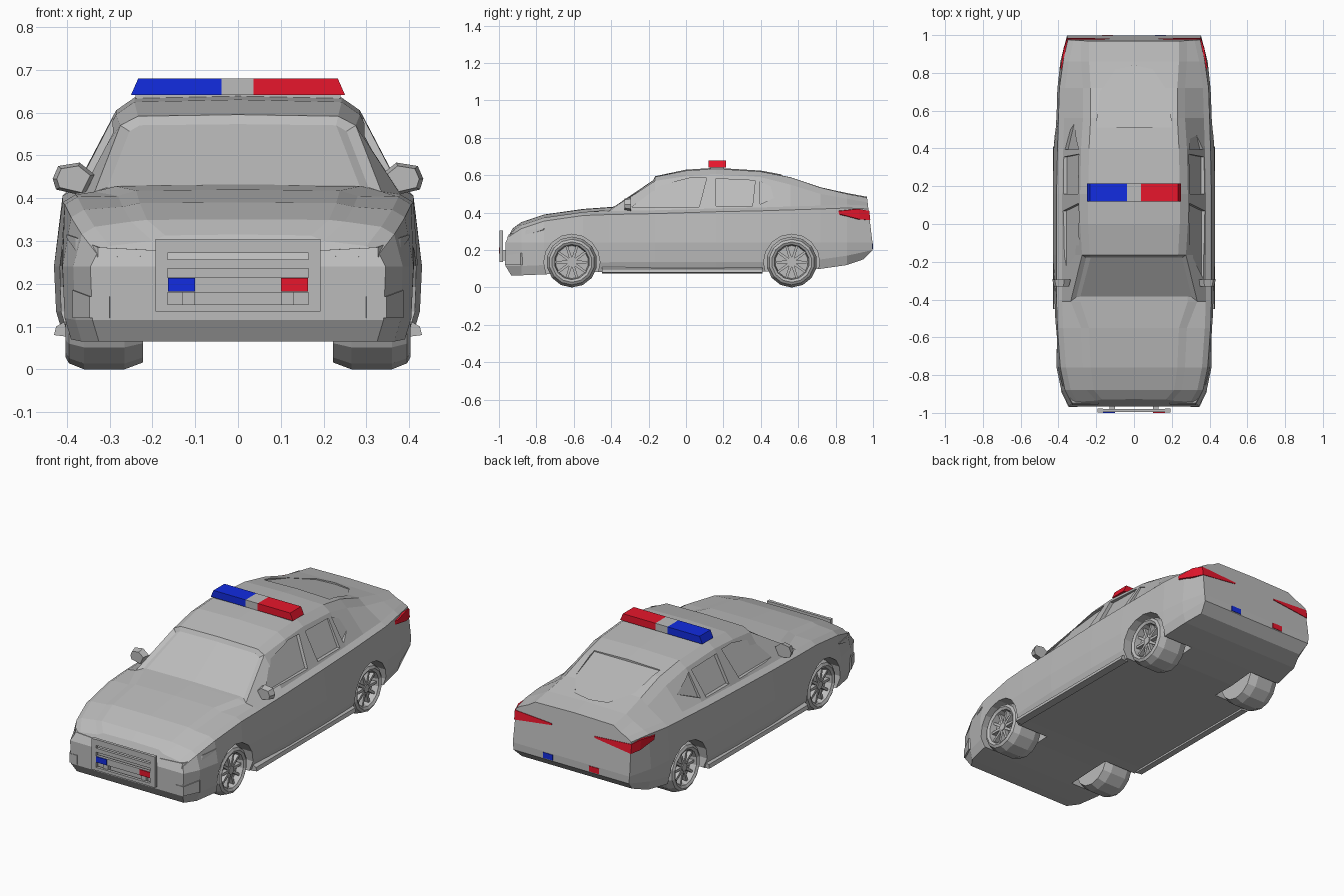
import bpy, bmesh, math
from mathutils import Vector, Matrix

if "Cube" in bpy.data.objects:
    bpy.data.objects.remove(bpy.data.objects["Cube"])


def material(name, rgb):
    m = bpy.data.materials.new(name)
    m.diffuse_color = (*rgb, 1)
    m.use_nodes = True
    m.node_tree.nodes["Principled BSDF"].inputs["Base Color"].default_value = m.diffuse_color
    return m


GREY = material("grey", (0.5, 0.5, 0.5))
RED = material("red", (0.8, 0.008, 0.025))
BLUE = material("blue", (0.006, 0.025, 0.75))


def finish(name, bm, mat=GREY):
    bmesh.ops.recalc_face_normals(bm, faces=bm.faces[:])
    me = bpy.data.meshes.new(name)
    bm.to_mesh(me)
    bm.free()
    me.materials.append(mat)
    ob = bpy.data.objects.new(name, me)
    bpy.context.collection.objects.link(ob)
    return ob


def loft(bm, rings, wrap=True, caps=True):
    rows = [[bm.verts.new(p) for p in r] for r in rings]
    n = len(rows[0])
    for a, b in zip(rows, rows[1:]):
        for i in range(n if wrap else n - 1):
            j = (i + 1) % n
            bm.faces.new((a[i], a[j], b[j], b[i]))
    if caps:
        bm.faces.new(rows[0])
        bm.faces.new(rows[-1])
    return rows


def prism(bm, pts, vec):
    loft(bm, [pts, [Vector(p) + Vector(vec) for p in pts]])


def box(bm, x0, x1, y0, y1, z0, z1):
    prism(bm, [(x0, y0, z0), (x1, y0, z0), (x1, y1, z0), (x0, y1, z0)], (0, 0, z1 - z0))


def band(name, path, s, lean, mat=GREY):
    """Thin strip wrapped round a corner; path holds x, y, low z, high z."""
    bm = bmesh.new()
    rings = []
    for x, y, a, b in path:
        f = lambda z, k: (s * x * k, (y + lean * (z - 0.24)) * k, z)
        rings.append([f(a, 1), f(b, 1), f(b, 0.98), f(a, 0.98)])
    loft(bm, rings)
    return finish(name, bm, mat)


# Body: cross-sections along y: y, bottom z, waist x, shoulder x z, top edge x z, centre z
STATIONS = [
    (-.965, .065, .345, .33, .27, .20, .30, .315),
    (-.88, .065, .385, .365, .315, .25, .345, .35),
    (-.76, .07, .41, .39, .355, .27, .38, .39),
    (-.55, .08, .415, .405, .385, .28, .405, .42),
    (-.41, .085, .42, .41, .39, .335, .415, .43),
    (-.165, .085, .43, .41, .395, .275, .57, .595),
    (.0, .085, .43, .41, .40, .285, .595, .63),
    (.16, .085, .43, .41, .405, .285, .605, .64),
    (.40, .085, .425, .405, .41, .28, .59, .625),
    (.56, .085, .415, .40, .415, .27, .55, .595),
    (.72, .10, .405, .395, .42, .27, .50, .54),
    (.86, .12, .39, .375, .425, .28, .475, .505),
    (.997, .15, .355, .35, .42, .28, .455, .485),
]
rings = []
for k, (y, zb, xb, xc, zc, xe, ze, zf) in enumerate(STATIONS):
    lean, tuck = {0: (.5, .03), len(STATIONS) - 1: (-.12, -.05)}.get(k, (0, 0))
    half = [(xb - .02, zb), (xb - .005, zb + .05), (xb, .24), (xc, zc), (xc - .03, zc + .018),
            (xe, ze), (xe * .85, ze + .85 * (zf - ze)), (0, zf)]
    full = half + [(-x, z) for x, z in half[-2::-1]]
    ring = [(x, y + lean * max(0, z - .24), z) for x, z in full]
    for i in (0, -1):
        ring[i] = (ring[i][0], y + tuck, zb)
    rings.append(ring)
bm = bmesh.new()
rows = loft(bm, rings, caps=False)
for r in (rows[0], rows[-1]):
    for i in range(6):
        bm.faces.new((r[i], r[i + 1], r[-2 - i], r[-1 - i]))
    bm.faces.new((r[6], r[7], r[8]))
bmesh.ops.recalc_face_normals(bm, faces=bm.faces[:])
# Recessed windscreen
edge = set(rows[4][5:10] + rows[5][5:10])
screen = [f for f in bm.faces if all(v in edge for v in f.verts)]
bmesh.ops.inset_region(bm, faces=screen, thickness=.022, depth=-.012, use_even_offset=True)
body = finish("body", bm)

# Cutters: wheel wells, side windows, rear window
WHEELS = (-.61, .565)
WINDOWS = [
    [(-.29, .43), (-.14, .545), (.02, .585), (.11, .585), (.07, .43)],
    [(.16, .435), (.16, .582), (.37, .572), (.355, .435)],
    [(.395, .445), (.395, .568), (.53, .505)],
]
bm = bmesh.new()
for s in (-1, 1):
    for wy in WHEELS:
        circle = [(s * .2, wy + .15 * math.cos(t * math.pi / 8), .135 + .15 * math.sin(t * math.pi / 8))
                  for t in range(16)]
        prism(bm, circle, (s * .3, 0, 0))
    for win in WINDOWS:
        prism(bm, [(s * (.362 - (z - .42) * .53), y, z) for y, z in win], (s * .15, 0, 0))
rear = [(-.2, .51), (-.18, .7), (-.1, .82), (0, .84), (.1, .82), (.18, .7), (.2, .51)]
prism(bm, [(x, y, .594 - .28 * (y - .51)) for x, y in rear], (0, 0, .1))
cutter = finish("body_cutter", bm)
cutter.hide_render = True
mod = body.modifiers.new("cut", "BOOLEAN")
mod.object, mod.solver = cutter, "EXACT"
dg = bpy.context.evaluated_depsgraph_get()
body.data = bpy.data.meshes.new_from_object(body.evaluated_get(dg))
body.modifiers.clear()
bpy.data.objects.remove(cutter)

# Wheels: turned tyre with dished rim, ten spokes and a hub
TYRE = [(.001, .36), (.088, .36), (.094, .395), (.108, .403), (.122, .395), (.136, .36),
        (.136, .265), (.12, .222), (.001, .222)]
N = 14
for s, side in ((-1, "left"), (1, "right")):
    for wy, end in zip(WHEELS, ("front", "rear")):
        bm = bmesh.new()
        loft(bm, [[(x, r * math.sin(i * math.tau / N), -r * math.cos(i * math.tau / N))
                   for i in range(N)] for r, x in TYRE])
        for i in range(10):
            a = i * math.tau / 10
            c, d = math.cos(a), math.sin(a)
            quad = [(.015, -.008), (.092, -.006), (.092, .006), (.015, .008)]
            prism(bm, [(.358, r * c - t * d, r * d + t * c) for r, t in quad], (.025, 0, 0))
        prism(bm, [(.358, .022 * math.cos(i * math.tau / 10), .022 * math.sin(i * math.tau / 10))
                   for i in range(10)], (.03, 0, 0))
        bm.transform(Matrix.Translation((0, wy, .136)) @ Matrix.Diagonal((s, 1, 1, 1)))
        finish(f"{end}_{side}_wheel", bm)

# Parts on both sides
for s, side in ((-1, "left"), (1, "right")):
    bm = bmesh.new()
    shape = [(.335, .455), (.37, .483), (.42, .475), (.433, .445), (.425, .42), (.36, .405)]
    loft(bm, [[(s * x, -.295, z) for x, z in shape],
              [(s * (.385 + (x - .385) * .8), -.33, .444 + (z - .444) * .8) for x, z in shape]])
    finish(side + "_mirror", bm)
    bm = bmesh.new()
    prism(bm, [(s * .39, -.45, .075), (s * .43, -.45, .08), (s * .425, -.45, .10), (s * .39, -.45, .12)],
          (0, .86, 0))
    finish(side + "_side_skirt", bm)
    band(side + "_headlamp", [(.19, -.969, .265, .278), (.327, -.969, .262, .285),
                              (.38, -.88, .278, .308), (.401, -.80, .308, .315)], s, .5)
    band(side + "_fog_lamp", [(.30, -.968, .12, .17), (.347, -.968, .12, .17),
                              (.387, -.885, .12, .185)], s, 0)
    band(side + "_tail_lamp", [(.13, 1.0, .388, .396), (.355, 1.0, .36, .41),
                               (.373, .945, .365, .42), (.389, .85, .39, .41)], s, -.12, RED)
    # Small flashing plates at the rear
    bm = bmesh.new()
    box(bm, s * .14 - .03, s * .14 + .03, .993, 1.0, .205, .235)
    finish(side + "_rear_flasher", bm, BLUE if s > 0 else RED)

# Roof light bar
bm = bmesh.new()
box(bm, -.24, .24, .13, .20, .60, .642)
finish("light_bar_mount", bm)
for name, a, b, ta, tb, mat in (("blue_roof_light", -.25, -.038, -.233, -.038, BLUE),
                                ("roof_light_centre", -.038, .036, -.038, .036, GREY),
                                ("red_roof_light", .036, .25, .036, .233, RED)):
    bm = bmesh.new()
    prism(bm, [(a, .12, .641), (b, .12, .641), (tb, .12, .68), (ta, .12, .68)], (0, .095, 0))
    finish(name, bm, mat)

# Push bar with frame, slats, brackets and lights
bm = bmesh.new()
for s in (-1, 1):
    box(bm, s * .165, s * .193, -.998, -.978, .135, .305)
    box(bm, s * .10, s * .13, -.985, -.93, .145, .20)
for z0, z1 in ((.135, .152), (.18, .215), (.235, .257), (.272, .305)):
    box(bm, -.166, .166, -.996, -.98, z0, z1)
finish("push_bar", bm)
for s, mat, name in ((-1, BLUE, "blue_bar_light"), (1, RED, "red_bar_light")):
    bm = bmesh.new()
    box(bm, s * .10, s * .164, -1.0, -.992, .182, .213)
    finish(name, bm, mat)
